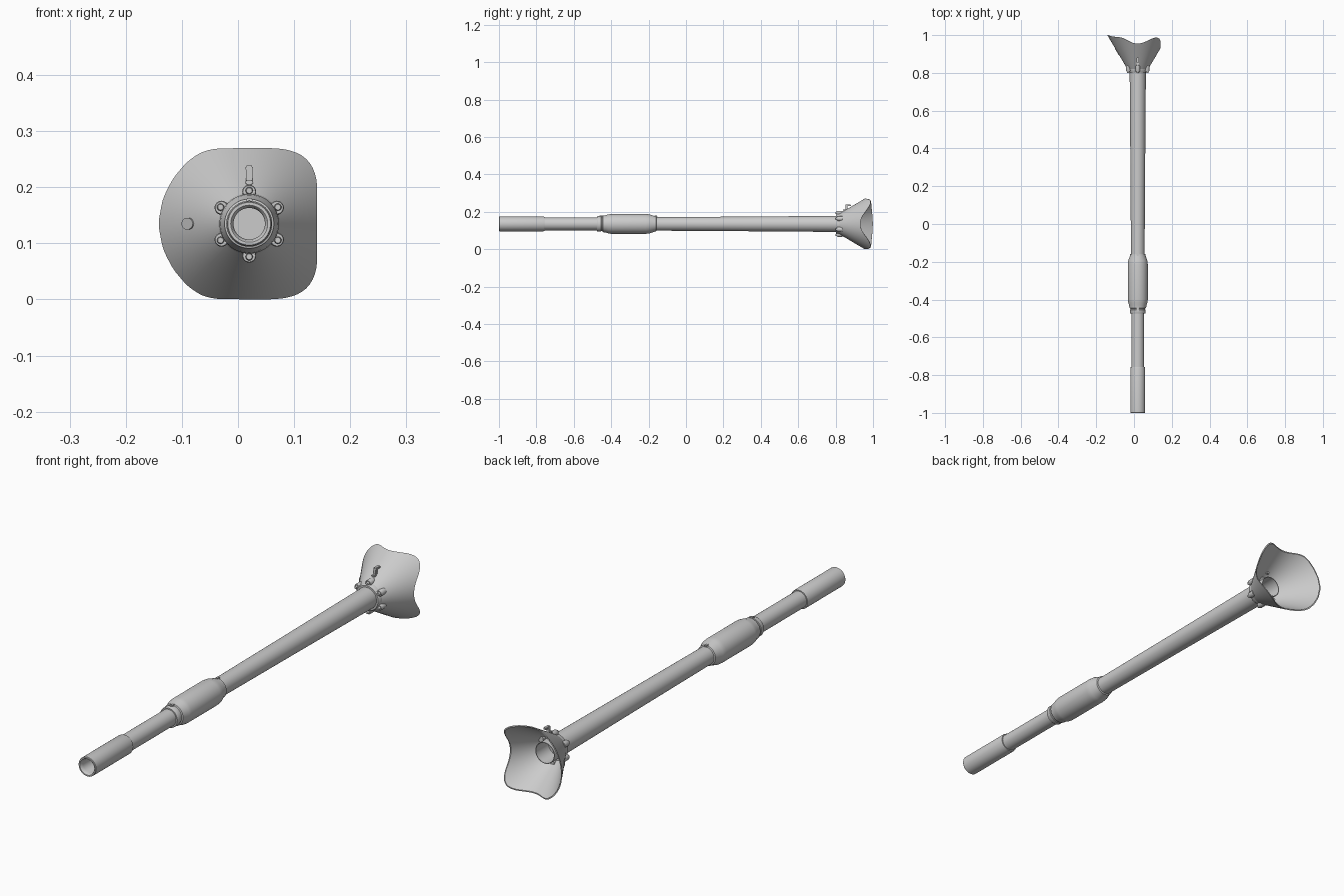
import bpy, bmesh, math
from mathutils import Vector, Matrix

if "Cube" in bpy.data.objects:
    bpy.data.objects.remove(bpy.data.objects["Cube"])

AX, AZ = 0.02, 0.135          # the long axis runs along y through (AX, AZ)
grey = bpy.data.materials.new("plain grey")
grey.diffuse_color = (0.6, 0.6, 0.6, 1)
grey.use_nodes = True
grey.node_tree.nodes["Principled BSDF"].inputs["Base Color"].default_value = grey.diffuse_color


def finish(name, bm, angle=35):
    bmesh.ops.recalc_face_normals(bm, faces=bm.faces)
    me = bpy.data.meshes.new(name)
    bm.to_mesh(me)
    bm.free()
    ob = bpy.data.objects.new(name, me)
    bpy.context.collection.objects.link(ob)
    me.materials.append(grey)
    bpy.ops.object.select_all(action='DESELECT')
    ob.select_set(True)
    bpy.context.view_layer.objects.active = ob
    bpy.ops.object.shade_smooth_by_angle(angle=math.radians(angle))
    return ob


def lathe(name, profile, n=48, cx=AX, cz=AZ, closed=False):
    """Turn (y, radius) pairs around the y direction; radius 0 closes an end."""
    bm = bmesh.new()
    rings = []
    for y, r in profile:
        if r == 0:
            rings.append([bm.verts.new((cx, y, cz))] * n)
        else:
            rings.append([bm.verts.new((cx + r * math.cos(2 * math.pi * i / n), y,
                                        cz + r * math.sin(2 * math.pi * i / n))) for i in range(n)])
    pairs = list(zip(rings, rings[1:]))
    if closed:
        pairs.append((rings[-1], rings[0]))
    for a, b in pairs:
        for i in range(n):
            j = (i + 1) % n
            quad = list(dict.fromkeys((a[i], a[j], b[j], b[i])))
            bm.faces.new(quad)
    return finish(name, bm)


def box(name, centre, size, bevel=0.002):
    bm = bmesh.new()
    bmesh.ops.create_cube(bm, size=1, matrix=Matrix.Translation(centre) @ Matrix.Diagonal((*size, 1)))
    bmesh.ops.bevel(bm, geom=bm.edges[:], offset=bevel, segments=2, affect='EDGES')
    return finish(name, bm)


# Mouthpiece with a blind bore, and the thinner neck behind it
lathe("mouthpiece", [(-0.88, 0), (-0.88, 0.028), (-0.985, 0.028), (-0.998, 0.031), (-1, 0.033),
                     (-1, 0.038), (-0.998, 0.0395), (-0.762, 0.0395), (-0.757, 0.038), (-0.757, 0.033)])
lathe("neck_tube", [(-0.76, 0.034), (-0.46, 0.034)])

# Grip sleeve with a ringed front collar and tapered ends
lathe("grip_sleeve", [(-0.475, 0.033), (-0.475, 0.039), (-0.472, 0.041), (-0.455, 0.041), (-0.453, 0.039),
                      (-0.447, 0.039), (-0.445, 0.044), (-0.43, 0.046), (-0.415, 0.051), (-0.40, 0.053),
                      (-0.215, 0.053), (-0.195, 0.051), (-0.17, 0.042), (-0.16, 0.041), (-0.158, 0.036)])
box("grip_front_tab", (AX, -0.452, AZ + 0.042), (0.012, 0.02, 0.008))
box("grip_rear_tab", (AX, -0.161, AZ + 0.041), (0.012, 0.018, 0.008))

# Main tube, widening slightly and ending as an open sleeve inside the bell
lathe("main_tube", [(-0.17, 0.036), (0.3, 0.039), (0.815, 0.043), (0.88, 0.043), (0.88, 0.0405),
                    (0.80, 0.0405), (0.80, 0)])

# Collar ring with six bolt lugs
lathe("bell_collar", [(0.802, 0.042), (0.802, 0.050), (0.806, 0.053), (0.822, 0.055), (0.822, 0.042)])
for k in range(6):
    a = math.radians(30 + 60 * k)
    c, s = math.cos(a), math.sin(a)
    lathe("bolt_lug", [(0.808, 0), (0.808, 0.011), (0.811, 0.0125), (0.838, 0.0125), (0.838, 0)],
          20, AX + 0.057 * c, AZ + 0.057 * s)
    lathe("bolt_head", [(0.800, 0), (0.800, 0.005), (0.803, 0.0065), (0.81, 0.0065)],
          16, AX + 0.059 * c, AZ + 0.059 * s)

# Flared bell: a cone trimmed to a rounded outline, so the rim waves along y
half = [(0.121, 0), (0.121, 0.070), (0.117, 0.092), (0.107, 0.111), (0.090, 0.125), (0.063, 0.133),
        (0.030, 0.135), (-0.060, 0.134), (-0.085, 0.128), (-0.110, 0.111), (-0.135, 0.082),
        (-0.154, 0.045), (-0.162, 0)]
loop = half + [(x, -z) for x, z in half[-2:0:-1]]


def rim_radius(a):
    """Distance from the axis to the outline in direction a."""
    d = Vector((math.cos(a), math.sin(a)))
    best = 0
    for p, q in zip(loop, loop[1:] + loop[:1]):
        p, e = Vector(p), Vector(q) - Vector(p)
        den = d.x * e.y - d.y * e.x
        if abs(den) > 1e-9:
            t = (p.x * e.y - p.y * e.x) / den
            u = (p.x * d.y - p.y * d.x) / den
            if t > 0 and -1e-6 <= u <= 1 + 1e-6:
                best = max(best, t)
    return best


N, BASE, SLOPE, WALL = 96, 0.049, 1.69, 0.005
raw = [rim_radius(2 * math.pi * i / N) for i in range(N)]
rim = [(raw[i - 1] + 2 * raw[i] + raw[(i + 1) % N]) / 4 for i in range(N)]
bm = bmesh.new()
rings = []
for t, wall in ((0, 0), (0.5, 0), (1, 0), (1, WALL), (0.5, WALL), (0, WALL)):
    ring = []
    for i in range(N):
        a = 2 * math.pi * i / N
        r = BASE + (rim[i] - BASE) * t
        y = 0.81 + (r - BASE) * SLOPE
        ring.append(bm.verts.new((AX + (r - wall) * math.cos(a), y, AZ + (r - wall) * math.sin(a))))
    rings.append(ring)
for a, b in zip(rings, rings[1:] + rings[:1]):
    for i in range(N):
        j = (i + 1) % N
        bm.faces.new((a[i], a[j], b[j], b[i]))
finish("flared_bell", bm)

# Round plate lying on the left wall of the bell
bm = bmesh.new()
normal = Vector((-SLOPE, -1, 0)).normalized()
spot = Vector((-0.089, 0.81 + (0.109 - BASE) * SLOPE, AZ)) + normal * 0.0005
turn = Matrix((Vector((1, -SLOPE, 0)).normalized(), Vector((0, 0, 1)), normal)).transposed().to_4x4()
bmesh.ops.create_cone(bm, cap_ends=True, segments=24, radius1=0.0105, radius2=0.0105, depth=0.003,
                      matrix=Matrix.Translation(spot) @ turn @ Matrix.Diagonal((1.9, 1, 1, 1)))
finish("round_plate", bm)

# Small hook standing on top of the bell
box("hook_post", (AX, 0.858, AZ + 0.083), (0.012, 0.012, 0.034))
box("hook_cap", (AX, 0.867, AZ + 0.099), (0.014, 0.03, 0.009))
box("hook_foot", (AX, 0.848, AZ + 0.074), (0.014, 0.016, 0.008))
